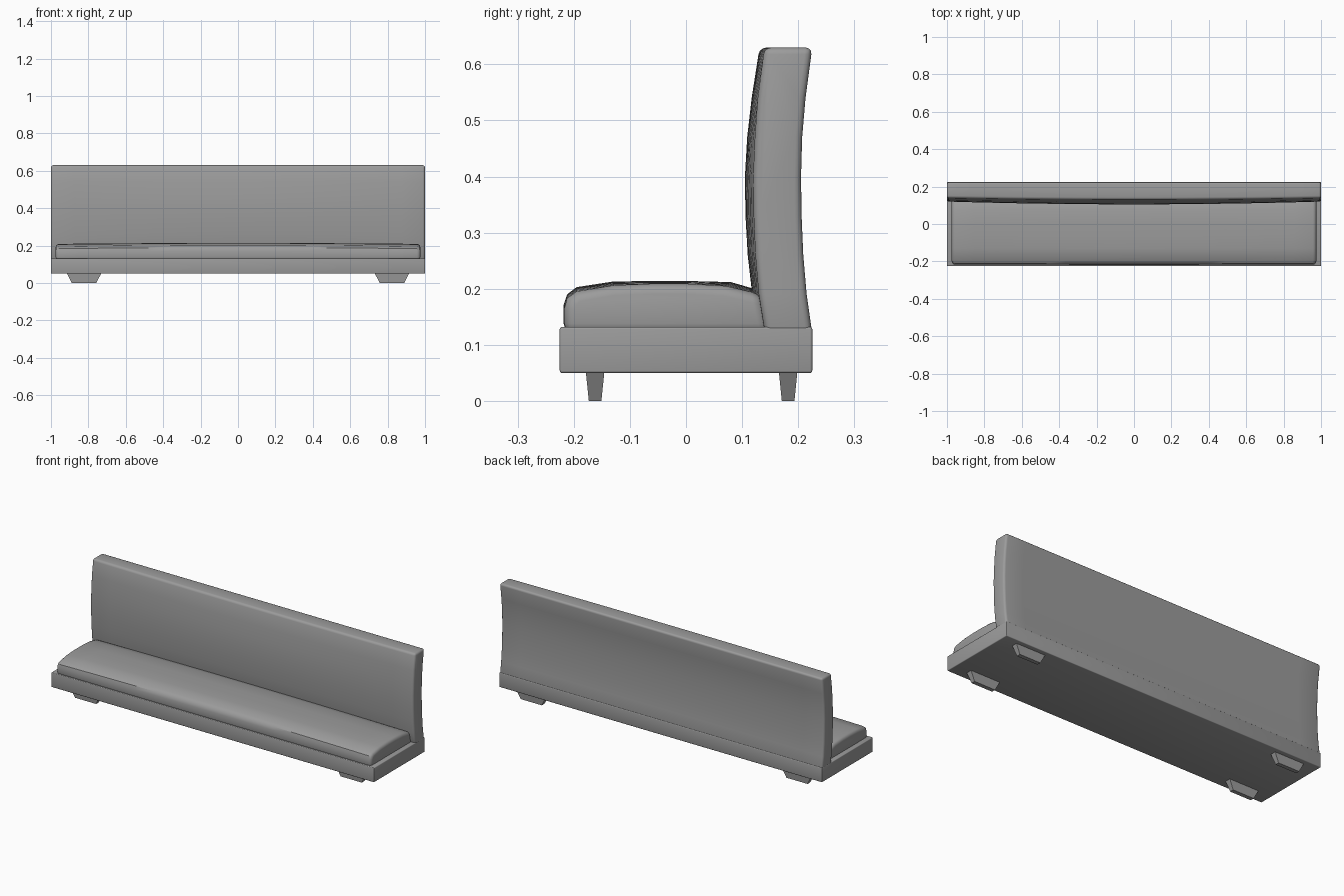
import bpy
import bmesh
import math

default = bpy.data.objects.get("Cube")
if default:
    bpy.data.objects.remove(default, do_unlink=True)

grey = bpy.data.materials.new("warm_grey")
grey.use_nodes = True
colour = (0.33, 0.33, 0.33, 1)
grey.diffuse_color = colour
grey.node_tree.nodes["Principled BSDF"].inputs["Base Color"].default_value = colour


def finish(name, bm, bevel=0.0, segments=3):
    """Round the hard edges, then make a smooth-shaded object."""
    bmesh.ops.recalc_face_normals(bm, faces=bm.faces[:])
    if bevel:
        hard = [e for e in bm.edges if e.calc_face_angle(0) > math.radians(48)]
        bmesh.ops.bevel(bm, geom=hard, offset=bevel, segments=segments,
                        profile=0.5, affect='EDGES', clamp_overlap=True)
    mesh = bpy.data.meshes.new(name)
    bm.to_mesh(mesh)
    bm.free()
    mesh.materials.append(grey)
    obj = bpy.data.objects.new(name, mesh)
    bpy.context.collection.objects.link(obj)
    bpy.ops.object.select_all(action='DESELECT')
    obj.select_set(True)
    bpy.context.view_layer.objects.active = obj
    bpy.ops.object.shade_smooth_by_angle(angle=math.radians(35))
    return obj


def loft(name, half, end, middle, bevel, steps=16):
    """Loft a y-z profile along x, swelling from the end shape to the middle one."""
    bm = bmesh.new()
    rings = []
    for i in range(steps + 1):
        t = 2 * i / steps - 1
        swell = 1 - t * t
        rings.append([bm.verts.new((t * half, a[0] + (b[0] - a[0]) * swell,
                                    a[1] + (b[1] - a[1]) * swell))
                      for a, b in zip(end, middle)])
    n = len(end)
    for r, s in zip(rings, rings[1:]):
        for j in range(n):
            k = (j + 1) % n
            bm.faces.new((r[j], r[k], s[k], s[j]))
    bm.faces.new(rings[0])
    bm.faces.new(rings[-1])
    return finish(name, bm, bevel)


def box(name, centre, size, bottom=(1, 1), bevel=0.0):
    """Box whose lower face may be narrowed."""
    bm = bmesh.new()
    bmesh.ops.create_cube(bm, size=1)
    for v in bm.verts:
        taper = bottom if v.co.z < 0 else (1, 1)
        v.co = (centre[0] + v.co.x * size[0] * taper[0],
                centre[1] + v.co.y * size[1] * taper[1],
                centre[2] + v.co.z * size[2])
    return finish(name, bm, bevel)


# Plinth
box("base", (0, 0, 0.091), (2, 0.45, 0.082), bevel=0.004)

# Seat cushion, domed across its depth and towards the middle
seat_end = [(-0.217, 0.12), (-0.217, 0.165), (-0.212, 0.183), (-0.195, 0.195),
            (-0.13, 0.206), (-0.06, 0.209), (0, 0.209), (0.07, 0.205), (0.135, 0.19),
            (0.15, 0.12)]
seat_middle = [(-0.218, 0.12), (-0.218, 0.172), (-0.212, 0.190), (-0.195, 0.203),
               (-0.13, 0.213), (-0.06, 0.214), (0, 0.214), (0.08, 0.212), (0.135, 0.196),
               (0.15, 0.12)]
loft("seat_cushion", 0.975, seat_end, seat_middle, 0.018)

# Curved backrest with a gently bulging front
levels = [0.12, 0.19, 0.26, 0.33, 0.40, 0.47, 0.54, 0.63]
front_end = [0.141, 0.130, 0.124, 0.121, 0.120, 0.123, 0.128, 0.140]
front_middle = [0.136, 0.118, 0.110, 0.106, 0.105, 0.109, 0.117, 0.131]
rear = [0.225, 0.215, 0.209, 0.206, 0.205, 0.207, 0.213, 0.225]
rear_side = list(zip(rear, levels))[::-1]
loft("backrest", 1.0, list(zip(front_end, levels)) + rear_side,
     list(zip(front_middle, levels)) + rear_side, 0.012)

# Tapered feet
for side, sx in (("left", 1), ("right", -1)):
    for place, y in (("front", -0.162), ("back", 0.182)):
        box(f"{place}_{side}_foot", (sx * 0.823, y, 0.026), (0.184, 0.033, 0.052),
            bottom=(0.71, 0.68))
